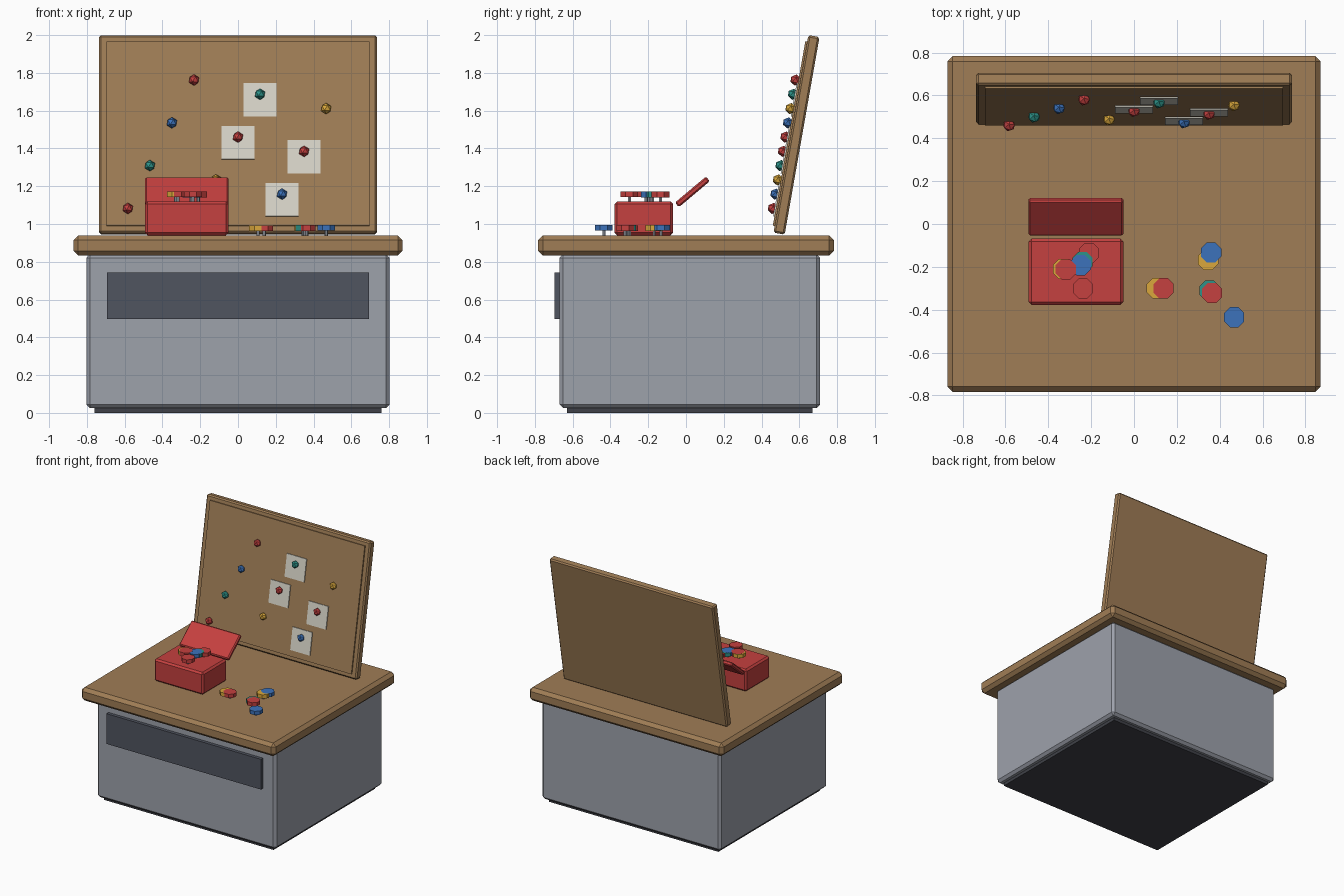
import bpy, bmesh, math
from mathutils import Matrix

if "Cube" in bpy.data.objects:
    bpy.data.objects.remove(bpy.data.objects["Cube"])


def mat(name, rgb):
    m = bpy.data.materials.new(name)
    m.diffuse_color = (*rgb, 1)
    m.use_nodes = True
    m.node_tree.nodes["Principled BSDF"].inputs["Base Color"].default_value = m.diffuse_color
    return m


WOOD = mat("wood_brown", (0.35, 0.205, 0.092))
GREY = mat("cabinet_grey", (0.34, 0.36, 0.41))
SLATE = mat("drawer_slate", (0.08, 0.089, 0.117))
DARK = mat("plinth_dark", (0.05, 0.053, 0.065))
PAPER = mat("paper_white", (0.68, 0.66, 0.58))
RED = mat("red", (0.56, 0.052, 0.05))
TEAL = mat("teal", (0.026, 0.29, 0.25))
BLUE = mat("blue", (0.045, 0.17, 0.50))
YELLOW = mat("yellow", (0.70, 0.39, 0.045))
HUE = {"R": RED, "T": TEAL, "B": BLUE, "Y": YELLOW}


def finish(name, bm, material, matrix):
    me = bpy.data.meshes.new(name)
    bm.to_mesh(me)
    bm.free()
    me.materials.append(material)
    ob = bpy.data.objects.new(name, me)
    ob.matrix_world = matrix
    bpy.context.collection.objects.link(ob)
    return ob


def box(name, lo, hi, material, bevel=0.0, matrix=Matrix()):
    """Chamfered box between two corners, optionally in a local frame."""
    bm = bmesh.new()
    bmesh.ops.create_cube(bm, size=1)
    for v in bm.verts:
        v.co = [a + (c + 0.5) * (b - a) for a, b, c in zip(lo, hi, v.co)]
    if bevel:
        bmesh.ops.bevel(bm, geom=bm.edges[:], offset=bevel, segments=1,
                        affect='EDGES', profile=0.5)
    return finish(name, bm, material, matrix)


def disc(name, loc, r, h, sides, material):
    bm = bmesh.new()
    bmesh.ops.create_cone(bm, cap_ends=True, segments=sides, radius1=r, radius2=r, depth=h,
                          matrix=Matrix.Rotation(math.pi / sides, 4, 'Z'))
    return finish(name, bm, material, Matrix.Translation(loc))


# Desk
box("plinth", (-0.76, -0.63, 0), (0.76, 0.67, 0.06), DARK)
box("cabinet", (-0.803, -0.67, 0.025), (0.803, 0.71, 0.84), GREY, 0.02)
box("drawer_front", (-0.693, -0.697, 0.498), (0.693, -0.66, 0.743), SLATE)
box("desk_top", (-0.871, -0.783, 0.833), (0.871, 0.783, 0.94), WOOD, 0.025)

# Leaning pin board
tilt = Matrix.Translation((0, 0.585, 1.472)) @ Matrix.Rotation(math.radians(-10), 4, 'X')
box("board_frame", (-0.736, -0.03, -0.531), (0.736, 0.03, 0.531), WOOD, 0.01, tilt)
box("board_face", (-0.695, -0.04, -0.495), (0.695, -0.02, 0.495), WOOD, 0, tilt)

# Pins in a stepped pattern, some holding notes
for i in range(10):
    x = -0.583 + 0.1166 * i
    z = -0.06 + 0.0767 * ((3 * i) % 10 - 4.5)
    if 5 <= i <= 8:
        box(f"note_{i}", (x - 0.088, -0.047, z - 0.117), (x + 0.088, -0.039, z + 0.062),
            PAPER, 0, tilt)
    bm = bmesh.new()
    bmesh.ops.create_icosphere(bm, subdivisions=1, radius=0.03)
    finish(f"board_pin_{i}", bm, HUE["RTBRY"[i % 5]],
           tilt @ Matrix.Translation((x, -0.055, z)))

# Red tin with its lid propped open
box("tin", (-0.492, -0.378, 0.94), (-0.05, -0.068, 1.12), RED, 0.014)
lid = Matrix.Translation((-0.271, 0.034, 1.17)) @ Matrix.Rotation(math.radians(40), 4, 'X')
box("tin_lid", (-0.221, -0.107, -0.016), (0.221, 0.107, 0.016), RED, 0.008, lid)

# Loose tacks: hue, x, y, resting height (later ones lie slightly higher)
TACKS = [("R", -0.21, -0.135, 1.12), ("T", -0.24, -0.178, 1.12), ("B", -0.248, -0.192, 1.12),
         ("Y", -0.33, -0.21, 1.12), ("R", -0.318, -0.212, 1.12), ("R", -0.238, -0.30, 1.12),
         ("Y", 0.106, -0.30, 0.94), ("R", 0.138, -0.30, 0.94), ("T", 0.352, -0.311, 0.94),
         ("R", 0.364, -0.322, 0.94), ("Y", 0.346, -0.168, 0.94), ("B", 0.36, -0.133, 0.94),
         ("B", 0.467, -0.435, 0.94)]
for i, (hue, x, y, z) in enumerate(TACKS):
    disc(f"tack_head_{i}", (x, y, z + 0.036 + 0.0003 * i), 0.051, 0.03, 8, HUE[hue])
    disc(f"tack_stem_{i}", (x, y, z + 0.012), 0.009, 0.03, 6, GREY)
